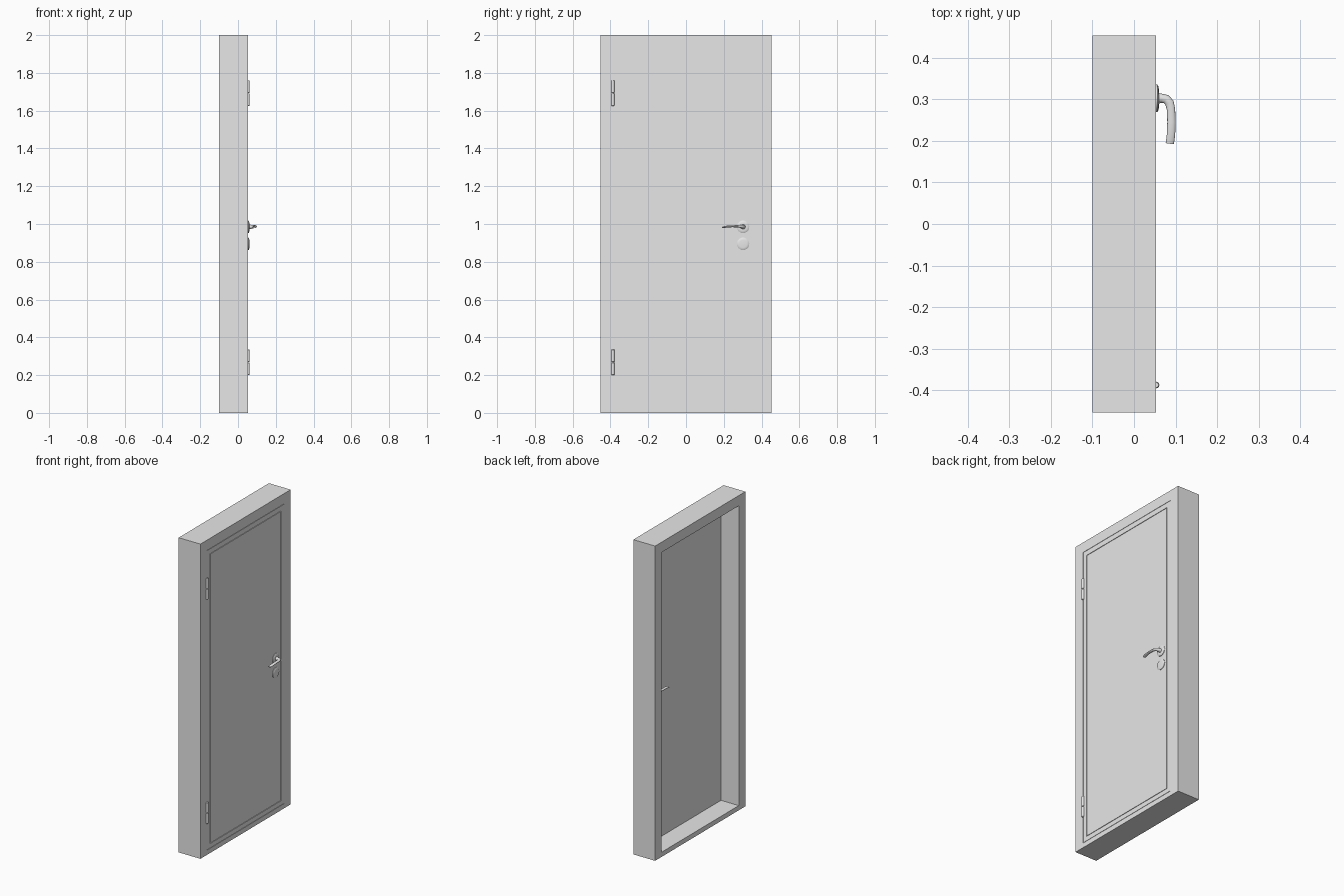
import bpy
import bmesh
import math
from mathutils import Vector

cube = bpy.data.objects.get("Cube")
if cube:
    bpy.data.objects.remove(cube, do_unlink=True)

# One plain grey for every part
grey = bpy.data.materials.new("light_grey")
grey.use_nodes = True
grey.diffuse_color = (0.8, 0.8, 0.8, 1)
grey.node_tree.nodes["Principled BSDF"].inputs["Base Color"].default_value = (0.8, 0.8, 0.8, 1)

BACK, FRONT = -0.1, 0.053      # frame faces along x
LEAF_BACK = 0.025              # inner face of the door leaf
HANDLE_Y = 0.302


def finish(name, bm, smooth=False):
    bmesh.ops.recalc_face_normals(bm, faces=bm.faces)
    mesh = bpy.data.meshes.new(name)
    bm.to_mesh(mesh)
    bm.free()
    obj = bpy.data.objects.new(name, mesh)
    bpy.context.collection.objects.link(obj)
    mesh.materials.append(grey)
    if smooth:
        bpy.ops.object.select_all(action='DESELECT')
        obj.select_set(True)
        bpy.context.view_layer.objects.active = obj
        bpy.ops.object.shade_smooth_by_angle(angle=math.radians(40))
    return obj


def rectangle(bm, x, half_width, bottom, top):
    corners = ((-half_width, bottom), (half_width, bottom), (half_width, top), (-half_width, top))
    return [bm.verts.new((x, y, z)) for y, z in corners]


def slab(name, x0, x1, rect):
    bm = bmesh.new()
    a, b = rectangle(bm, x0, *rect), rectangle(bm, x1, *rect)
    bm.faces.new(a)
    bm.faces.new(b)
    for i in range(4):
        j = (i + 1) % 4
        bm.faces.new((a[i], a[j], b[j], b[i]))
    return finish(name, bm)


def ring(name, x0, x1, outer, inner):
    """Rectangular frame with an open middle."""
    bm = bmesh.new()
    loops = [rectangle(bm, x0, *outer), rectangle(bm, x1, *outer),
             rectangle(bm, x1, *inner), rectangle(bm, x0, *inner)]
    for k in range(4):
        a, b = loops[k], loops[(k + 1) % 4]
        for i in range(4):
            j = (i + 1) % 4
            bm.faces.new((a[i], a[j], b[j], b[i]))
    return finish(name, bm)


def loft(name, loops):
    bm = bmesh.new()
    rows = [[bm.verts.new(p) for p in loop] for loop in loops]
    count = len(rows[0])
    for a, b in zip(rows, rows[1:]):
        for i in range(count):
            j = (i + 1) % count
            bm.faces.new((a[i], a[j], b[j], b[i]))
    bm.faces.new(rows[0])
    bm.faces.new(rows[-1])
    return finish(name, bm, smooth=True)


def circle_points(n):
    return [(math.cos(2 * math.pi * i / n), math.sin(2 * math.pi * i / n)) for i in range(n)]


# Frame and door leaf, with narrow gaps between frame, lip and panel
opening = (0.387, 0.03, 1.935)
ring("door_frame", BACK, FRONT, (0.453, 0, 2), opening)
slab("leaf_core", LEAF_BACK, 0.046, opening)
ring("leaf_lip", 0.046, FRONT, (0.385, 0.032, 1.933), (0.355, 0.06, 1.902))
slab("leaf_panel", 0.046, FRONT, (0.352, 0.063, 1.899))
slab("leaf_inner_panel", LEAF_BACK - 0.004, LEAF_BACK, (0.26, 0.106, 1.86))


# Two hinges, each made of two knuckles
def knuckle(name, bottom, top):
    profile = ((bottom, 0.006), (bottom + 0.002, 0.008), (top - 0.002, 0.008), (top, 0.006))
    loft(name, [[(FRONT + r * c, -0.387 + r * s, z) for c, s in circle_points(16)]
                for z, r in profile])


for label, bottom in (("lower", 0.2), ("upper", 1.625)):
    knuckle(label + "_hinge_bottom", bottom, bottom + 0.067)
    knuckle(label + "_hinge_top", bottom + 0.069, bottom + 0.136)


# Handle sets on both faces: offsets are measured out from the leaf
def disc(name, face, out, z, profile):
    loft(name, [[(face + out * x, HANDLE_Y + r * c, z + r * s) for c, s in circle_points(32)]
                for x, r in profile])


ROSETTE = ((0, 0.033), (0.003, 0.033), (0.006, 0.028), (0.007, 0.02))
# Lever sections: offset, y, z, half width, half height
LEVER = (
    (0.004, 0.302, 0.985, 0.013, 0.013),
    (0.014, 0.302, 0.985, 0.011, 0.011),
    (0.024, 0.300, 0.986, 0.011, 0.010),
    (0.032, 0.292, 0.987, 0.011, 0.008),
    (0.036, 0.275, 0.988, 0.010, 0.006),
    (0.037, 0.245, 0.988, 0.010, 0.005),
    (0.036, 0.215, 0.986, 0.010, 0.005),
    (0.033, 0.193, 0.982, 0.010, 0.004),
)


def lever(name, face, out):
    centres = [Vector((face + out * s[0], s[1], s[2])) for s in LEVER]
    loops = []
    for i, s in enumerate(LEVER):
        along = centres[min(i + 1, len(LEVER) - 1)] - centres[max(i - 1, 0)]
        side = Vector((-along.y, along.x, 0)).normalized()
        loops.append([centres[i] + side * s[3] * c + Vector((0, 0, s[4] * k))
                      for c, k in circle_points(16)])
    loft(name, loops)


for label, face, out in (("outer", FRONT, 1), ("inner", LEAF_BACK, -1)):
    disc(label + "_handle_rosette", face, out, 0.985, ROSETTE)
    disc(label + "_lock_rosette", face, out, 0.895, ROSETTE)
    lever(label + "_handle_lever", face, out)
